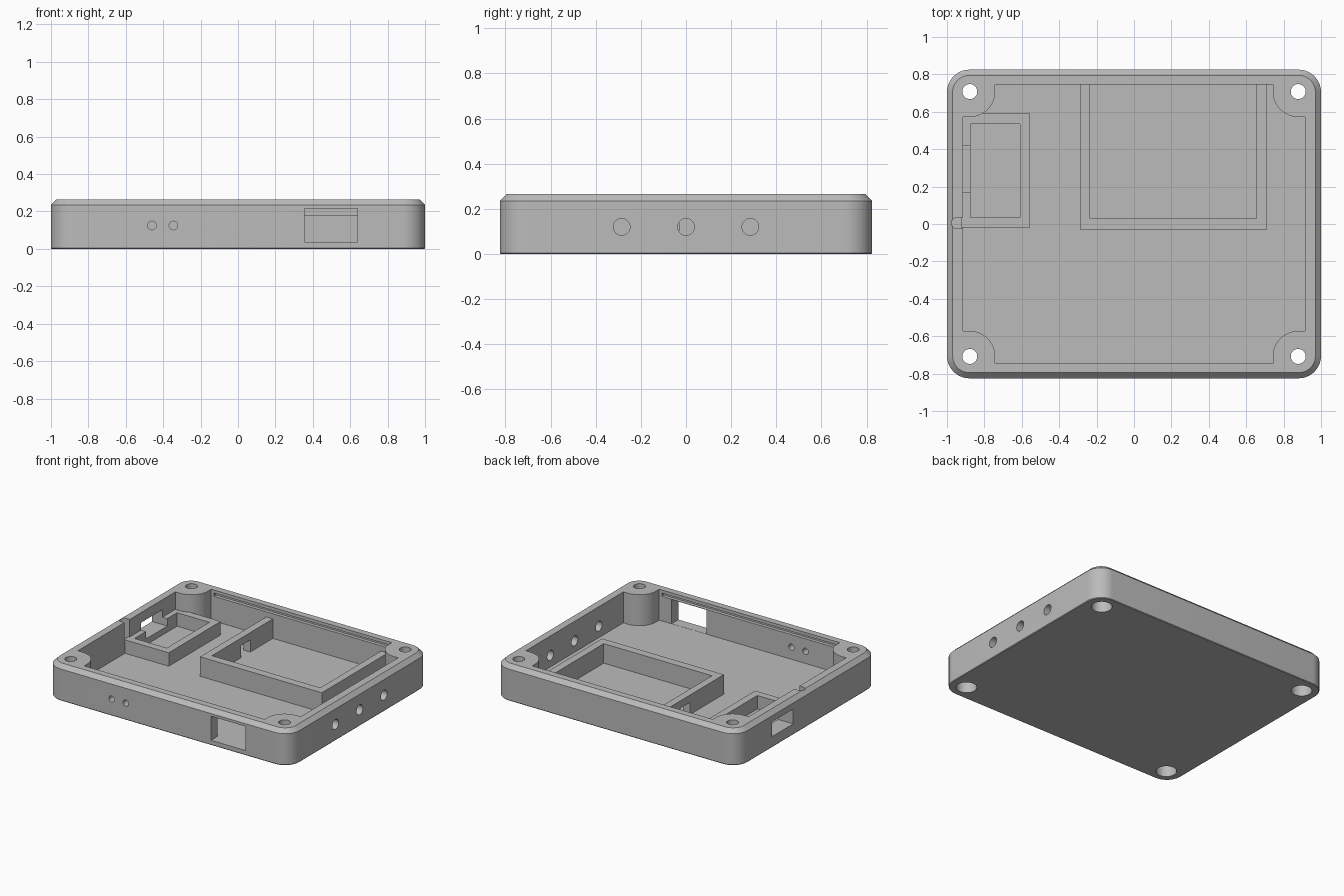
import bpy
import bmesh
from math import cos, sin, pi, radians
from mathutils import Matrix, Vector

if "Cube" in bpy.data.objects:
    bpy.data.objects.remove(bpy.data.objects["Cube"])

grey = bpy.data.materials.new("matte_grey")
grey.use_nodes = True
grey.diffuse_color = (0.5, 0.5, 0.5, 1)
grey.node_tree.nodes["Principled BSDF"].inputs["Base Color"].default_value = (0.5, 0.5, 0.5, 1)

HALF_X, HALF_Y, HEIGHT = 1.0, 0.825, 0.265
IN_X, IN_Y, FLOOR = 0.915, 0.745, 0.035
BOSS_X, BOSS_Y, BOSS_R = 0.878, 0.708, 0.136
CHAMFER, CORNER = 0.03, 0.12


def finish(name, bm):
    bmesh.ops.recalc_face_normals(bm, faces=bm.faces)
    mesh = bpy.data.meshes.new(name)
    bm.to_mesh(mesh)
    bm.free()
    mesh.materials.append(grey)
    obj = bpy.data.objects.new(name, mesh)
    bpy.context.collection.objects.link(obj)
    return obj


def loft(name, loops):
    """Skin a stack of matching outlines and cap both ends."""
    bm = bmesh.new()
    rings = [[bm.verts.new(p) for p in loop] for loop in loops]
    n = len(rings[0])
    for low, high in zip(rings, rings[1:]):
        for i in range(n):
            j = (i + 1) % n
            bm.faces.new((low[i], low[j], high[j], high[i]))
    bm.faces.new(rings[0][::-1])
    bm.faces.new(rings[-1])
    return finish(name, bm)


def prism(name, outline, z0, z1):
    return loft(name, [[(x, y, z) for x, y in outline] for z in (z0, z1)])


def block(name, x0, x1, y0, y1, z0, z1):
    return prism(name, [(x0, y0), (x1, y0), (x1, y1), (x0, y1)], z0, z1)


def rod(name, centre, axis, radius, length):
    bm = bmesh.new()
    turn = Vector((0, 0, 1)).rotation_difference(Vector(axis)).to_matrix().to_4x4()
    bmesh.ops.create_cone(bm, cap_ends=True, segments=32, radius1=radius, radius2=radius,
                          depth=length, matrix=Matrix.Translation(centre) @ turn)
    return finish(name, bm)


def rounded_rect(hx, hy, r):
    pts = []
    for q, (sx, sy) in enumerate(((1, 1), (-1, 1), (-1, -1), (1, -1))):
        for k in range(11):
            a = (q + k / 10) * pi / 2
            pts.append((sx * (hx - r) + r * cos(a), sy * (hy - r) + r * sin(a)))
    return pts


def cavity_outline():
    """Inner wall line that wraps around the four screw bosses."""
    quarter = [(IN_X, BOSS_Y - BOSS_R)]
    for k in range(13):
        a = -pi / 2 - k / 12 * pi / 2
        quarter.append((BOSS_X + BOSS_R * cos(a), BOSS_Y + BOSS_R * sin(a)))
    quarter.append((BOSS_X - BOSS_R, IN_Y))
    pts = []
    for sx, sy in ((1, 1), (-1, 1), (-1, -1), (1, -1)):
        part = [(sx * x, sy * y) for x, y in quarter]
        pts += part if sx * sy > 0 else part[::-1]
    return pts


def combine(target, tools, operation="DIFFERENCE"):
    for tool in tools:
        mod = target.modifiers.new("cut", "BOOLEAN")
        mod.operation, mod.solver, mod.object = operation, "EXACT", tool
        bpy.context.view_layer.objects.active = target
        bpy.ops.object.modifier_apply(modifier=mod.name)
        bpy.data.objects.remove(tool)


# Outer shell with rounded corners and a chamfered top rim
levels = [(0.0, 0.004), (0.005, 0.0), (HEIGHT - CHAMFER, 0.0), (HEIGHT, CHAMFER)]
case = loft("case_body", [[(x, y, z) for x, y in rounded_rect(HALF_X - d, HALF_Y - d, CORNER - d)]
                          for z, d in levels])

# Main cavity
cutters = [prism("cavity", cavity_outline(), FLOOR, 0.4)]

# Screw holes with wide recesses underneath
for sx in (-1, 1):
    for sy in (-1, 1):
        x, y = sx * BOSS_X, sy * BOSS_Y
        cutters.append(rod("screw_hole", (x, y, 0.15), (0, 0, 1), 0.04, 0.5))
        cutters.append(rod("screw_recess", (x, y, 0), (0, 0, 1), 0.07, 0.24))

# Side and front ports
for y in (-0.285, 0, 0.285):
    cutters.append(rod("side_port", (0.96, y, 0.12), (1, 0, 0), 0.037, 0.2))
for x in (-0.46, -0.345):
    cutters.append(rod("front_port", (x, -0.79, 0.125), (0, 1, 0), 0.023, 0.2))
cutters.append(block("front_window", 0.355, 0.64, -0.9, -0.7, FLOOR + 0.001, 0.215))
cutters.append(block("side_window", -1.1, -0.86, 0.17, 0.42, 0.08, 0.19))

# Lid grooves under the front and back rims
for s in (-1, 1):
    y0, y1 = sorted((s * 0.7, s * 0.77))
    cutters.append(block("lid_groove", -0.72, 0.72, y0, y1, 0.218, 0.242))

# Keyhole notch in the inner side wall
notch = [(-0.945 + 0.03 * cos(pi / 2 + k / 10 * pi), 0.005 + 0.03 * sin(pi / 2 + k / 10 * pi))
         for k in range(11)] + [(-0.89, -0.025), (-0.89, 0.035)]
cutters.append(prism("notch", notch, 0.12, 0.4))
combine(case, cutters)

# Large battery tray, open against the back wall, with a cable slot
large = block("large_tray", -0.29, 0.71, -0.03, IN_Y + 0.01, FLOOR - 0.01, 0.18)
combine(large, [block("large_inside", -0.235, 0.655, 0.03, 0.9, -0.1, 0.4),
                block("cable_slot", -0.4, -0.15, 0.37, 0.48, FLOOR, 0.125)])

# Small board tray beside the wall window
small = block("small_tray", -IN_X - 0.01, -0.555, -0.02, 0.59, FLOOR - 0.01, 0.135)
combine(small, [block("small_inside", -0.875, -0.61, 0.035, 0.535, -0.1, 0.4),
                block("window_gap", -1.1, -0.8, 0.17, 0.42, 0.08, 0.4)])

for obj in (case, large, small):
    bpy.ops.object.select_all(action="DESELECT")
    obj.select_set(True)
    bpy.context.view_layer.objects.active = obj
    bpy.ops.object.shade_smooth_by_angle(angle=radians(30))
